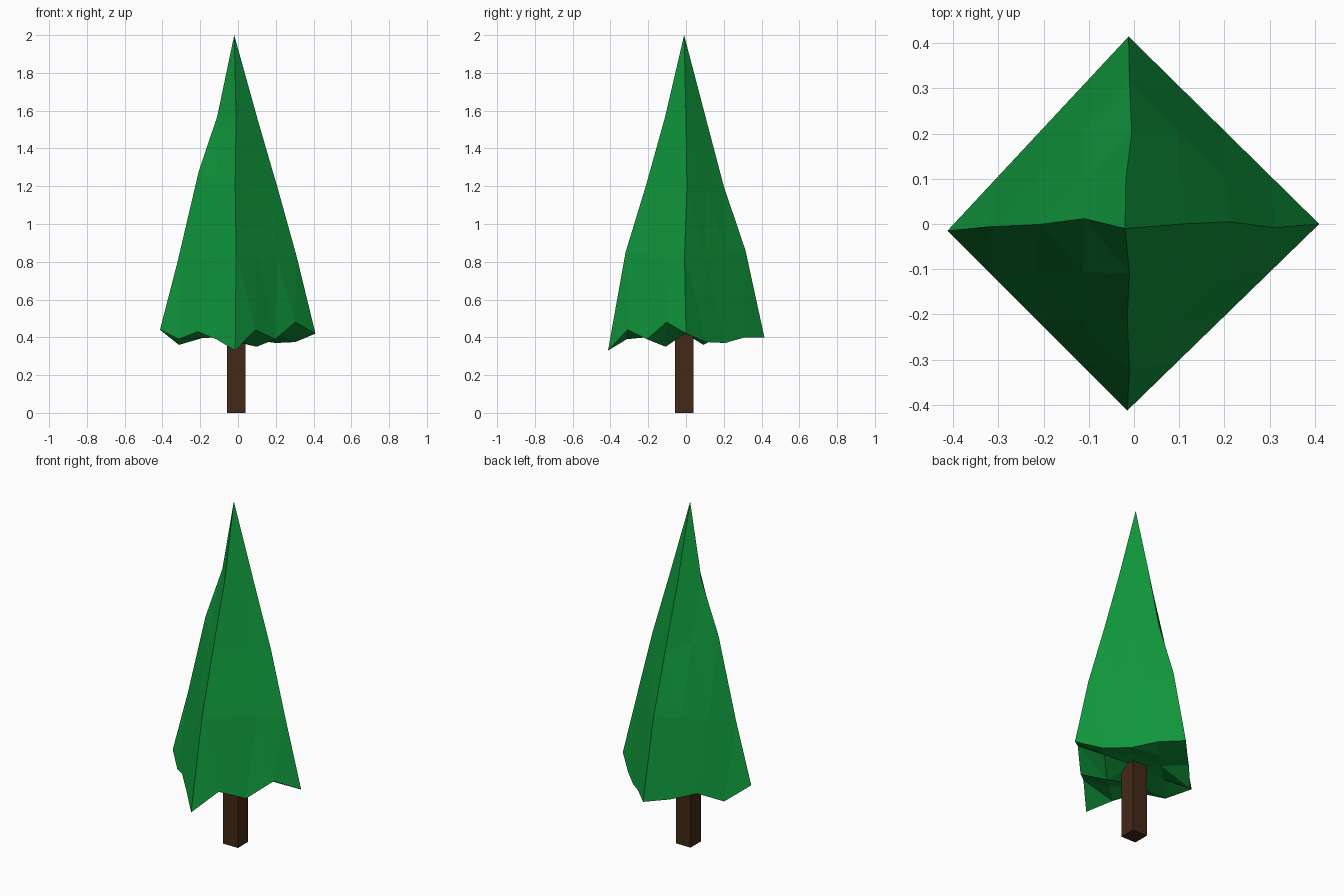
import bpy, bmesh
from mathutils import Vector

if "Cube" in bpy.data.objects:
    bpy.data.objects.remove(bpy.data.objects["Cube"])


def material(name, rgb):
    m = bpy.data.materials.new(name)
    m.diffuse_color = (*rgb, 1)
    m.use_nodes = True
    m.node_tree.nodes["Principled BSDF"].inputs["Base Color"].default_value = m.diffuse_color
    return m


def add_object(name, bm, mat):
    bmesh.ops.recalc_face_normals(bm, faces=bm.faces)
    me = bpy.data.meshes.new(name)
    bm.to_mesh(me)
    bm.free()
    me.materials.append(mat)
    ob = bpy.data.objects.new(name, me)
    bpy.context.collection.objects.link(ob)


green = material("pine green", (0.005, 0.31, 0.045))
brown = material("bark brown", (0.055, 0.022, 0.008))

# Foliage: four wobbly ridges from base corner to tip (+x, +y, -x, -y)
TIP = (-0.02, -0.01, 2.0)
RIDGES = [
    [(.41, 0, .42), (.31, -.008, .83), (.21, .005, 1.19), (.105, 0, 1.55)],
    [(-.012, .415, .40), (-.01, .315, .86), (-.005, .20, 1.20), (-.018, .10, 1.58)],
    [(-.413, -.015, .44), (-.32, -.006, .80), (-.21, -.001, 1.27), (-.11, .012, 1.57)],
    [(-.015, -.413, .33), (-.01, -.32, .85), (-.015, -.21, 1.21), (-.01, -.11, 1.57)],
]
# heights of the ragged hem between the corners
HEM = [(.375, .37, .40), (.40, .42, .36), (.39, .43, .39), (.44, .39, .48)]
# heights of the underside grid
UNDER = [(.42, .35, .40), (.42, .43, .40), (.40, .42, .42)]

bm = bmesh.new()
tip = bm.verts.new(TIP)
ridge = [[bm.verts.new(p) for p in r] + [tip] for r in RIDGES]

# Sides: each is a triangle split into four rows
hems = []
for s in range(4):
    a, b = ridge[s], ridge[(s + 1) % 4]
    rows = []
    for k in range(4):
        n = 4 - k
        mid = []
        for t in range(1, n):
            p = a[k].co.lerp(b[k].co, t / n)
            if k == 0:
                p.z = HEM[s][t - 1]
            mid.append(bm.verts.new(p))
        rows.append([a[k]] + mid + [b[k]])
    rows.append([tip])
    hems.append(rows[0])
    for lo, hi in zip(rows, rows[1:]):
        for t in range(len(hi)):
            bm.faces.new((lo[t], lo[t + 1], hi[t]))
            if t + 1 < len(hi):
                bm.faces.new((lo[t + 1], hi[t + 1], hi[t]))

# Underside: uneven grid joined to the hem
grid = {}
for t in range(5):
    grid[t, 0] = hems[0][t]
    grid[4, t] = hems[1][t]
    grid[4 - t, 4] = hems[2][t]
    grid[0, 4 - t] = hems[3][t]
for i in range(1, 4):
    for j in range(1, 4):
        grid[i, j] = bm.verts.new(((4 - i - j) * .103 - .005, (i - j) * .103 - .005,
                                   UNDER[i - 1][j - 1]))
for i in range(4):
    for j in range(4):
        bm.faces.new((grid[i, j], grid[i, j + 1], grid[i + 1, j + 1]))
        bm.faces.new((grid[i, j], grid[i + 1, j + 1], grid[i + 1, j]))
add_object("foliage", bm, green)

# Trunk: square post running up into the foliage
bm = bmesh.new()
bmesh.ops.create_cube(bm, size=1)
bmesh.ops.scale(bm, vec=(.096, .096, .46), verts=bm.verts)
bmesh.ops.translate(bm, vec=Vector((-.009, -.009, .23)), verts=bm.verts)
add_object("trunk", bm, brown)
